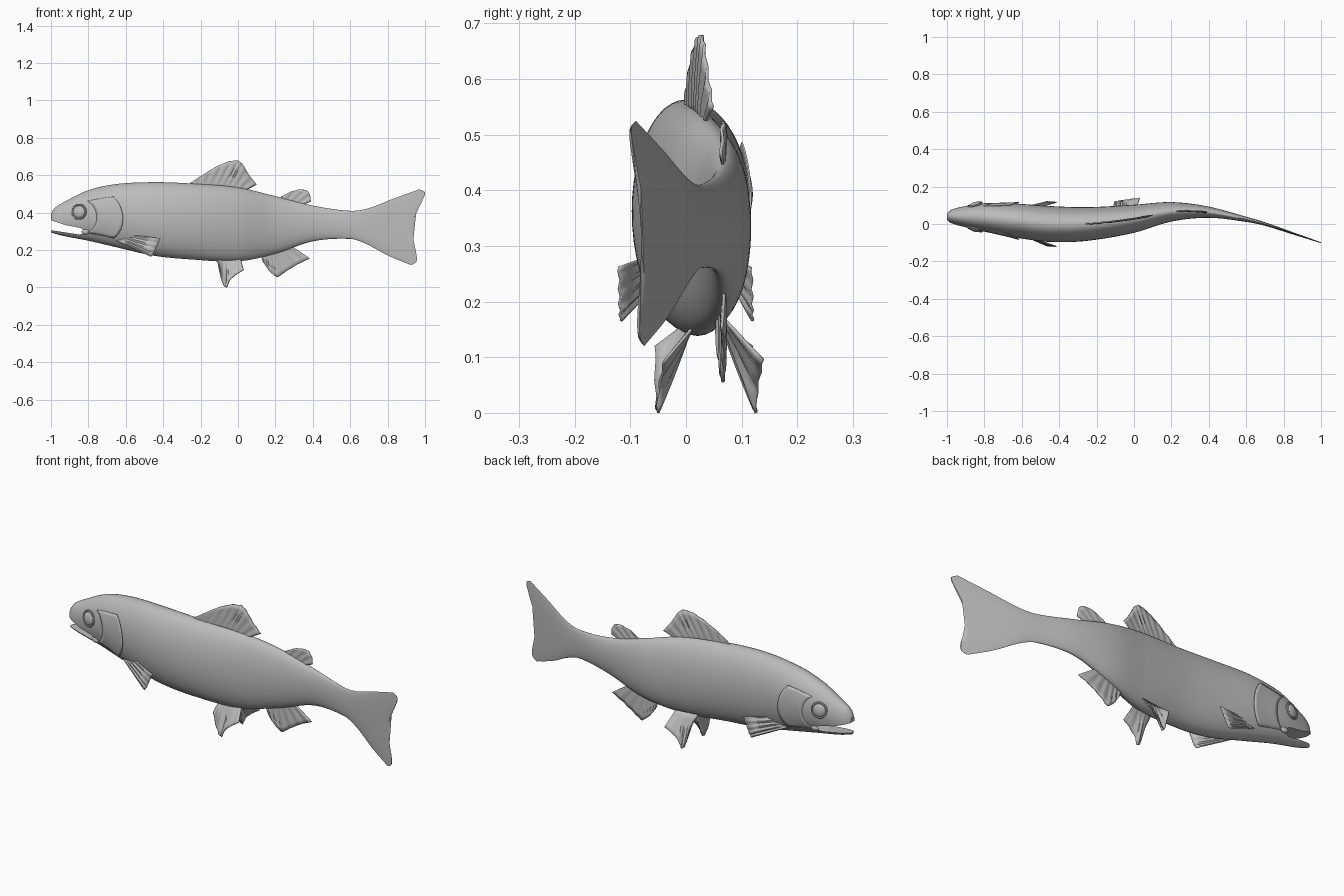
import bpy, bmesh, math
from mathutils import Vector

if "Cube" in bpy.data.objects:
    bpy.data.objects.remove(bpy.data.objects["Cube"])

grey = bpy.data.materials.new("plain grey")
grey.use_nodes = True
GREY = (0.5, 0.5, 0.5, 1)
grey.diffuse_color = GREY
grey.node_tree.nodes["Principled BSDF"].inputs["Base Color"].default_value = GREY

# Body stations: x, back height, belly height, spine y, half width
STATIONS = [
    (-1, .395, .295, .04, .018), (-.98, .425, .288, .04, .034), (-.93, .457, .275, .04, .05),
    (-.8, .52, .25, .035, .076), (-.65, .553, .215, .02, .09), (-.45, .563, .17, 0, .096),
    (-.25, .556, .15, 0, .09), (0, .535, .14, .028, .075), (.2, .488, .18, .065, .052),
    (.4, .438, .247, .063, .03), (.6, .41, .26, .025, .014), (.7, .422, .235, 0, .01),
    (.85, .475, .17, -.05, .007), (1, .525, .12, -.1, .004)]
# Trailing edge of the tail: height fraction, x
TAIL_EDGE = [(-1, .925), (-.93, .952), (-.75, .955), (-.4, .937), (0, .93),
             (.35, .95), (.7, .985), (.93, 1), (1, .97)]


def curve(table, x, col):
    """Smooth interpolation through the rows of a table."""
    i = 0
    while i < len(table) - 2 and x > table[i + 1][0]:
        i += 1

    def slope(k):
        a, b = table[max(k - 1, 0)], table[min(k + 1, len(table) - 1)]
        return (b[col] - a[col]) / (b[0] - a[0])
    p, q = table[i], table[i + 1]
    h = q[0] - p[0]
    t = min(max((x - p[0]) / h, 0), 1)
    s = t * t * (3 - 2 * t)
    return (p[col] * (1 - s) + q[col] * s + h * slope(i) * t * (1 - t) ** 2
            - h * slope(i + 1) * t * t * (1 - t))


def spine(x):
    return curve(STATIONS, x, 3)


def skin(x, angle, lift=0):
    """Point on the body; angle zero is the left flank, a quarter turn is the back."""
    top, bottom, width = (curve(STATIONS, x, c) for c in (1, 2, 4))
    v = math.sin(angle)
    z = (top + bottom) / 2 + v * ((top - bottom) / 2 + lift)
    stretch = max(0, (x - .6) / .4)
    px = x + stretch * (curve(TAIL_EDGE, v, 1) - 1)
    return Vector((px, spine(px) + math.cos(angle) * (width + lift), z))


def flank_angle(x, z):
    top, bottom = curve(STATIONS, x, 1), curve(STATIONS, x, 2)
    return math.asin((2 * z - top - bottom) / (top - bottom))


def finish(obj, angle=40):
    if not obj.data.materials:
        obj.data.materials.append(grey)
    bpy.ops.object.select_all(action='DESELECT')
    obj.select_set(True)
    bpy.context.view_layer.objects.active = obj
    bpy.ops.object.shade_smooth_by_angle(angle=math.radians(angle))
    return obj


def grid_object(name, rows, closed=False):
    """Skin a grid of points; closed grids become capped tubes."""
    bm = bmesh.new()
    verts = [[bm.verts.new(p) for p in row] for row in rows]
    n = len(rows[0])
    for a, b in zip(verts, verts[1:]):
        for j in range(n if closed else n - 1):
            k = (j + 1) % n
            bm.faces.new((a[j], a[k], b[k], b[j]))
    if closed:
        bm.faces.new(verts[0])
        bm.faces.new(verts[-1])
    bmesh.ops.recalc_face_normals(bm, faces=bm.faces)
    mesh = bpy.data.meshes.new(name)
    bm.to_mesh(mesh)
    bm.free()
    obj = bpy.data.objects.new(name, mesh)
    bpy.context.collection.objects.link(obj)
    mesh.materials.append(grey)
    return obj


def thicken(obj, thickness):
    mod = obj.modifiers.new("thickness", 'SOLIDIFY')
    mod.thickness = thickness
    mod.offset = 0


def sample(points, t):
    f = t * (len(points) - 1)
    i = min(int(f), len(points) - 2)
    return Vector(points[i]).lerp(Vector(points[i + 1]), f - i)


def fin(name, root, tip, side=0, spread=(0, 0), shift=0, rays=9):
    """Rippled sheet from a root line to a tip line, both given in x and z."""
    rows, cols, steps = [], rays * 4, 6
    for r in range(steps + 1):
        f = r / steps
        row = []
        for c in range(cols + 1):
            t = c / cols
            p = sample(root, t).lerp(sample(tip, t), f)
            out = side * (spread[0] * (1 - f) + spread[1] * f)
            ripple = .003 * math.sin(math.tau * rays * t) * math.sin(math.pi * f * .8)
            row.append((p.x, spine(p.x) + shift + out + ripple, p.y))
        rows.append(row)
    obj = grid_object(name, rows)
    thicken(obj, .005)
    return finish(obj)


# Body and tail in one tube
RINGS, SIDES = 96, 48
body = grid_object("body_and_tail", [
    [skin(-1 + 2 * (i / RINGS) ** 1.25, math.tau * j / SIDES) for j in range(SIDES)]
    for i in range(RINGS + 1)], closed=True)

# Open mouth, cut with a wedge
wedge = [(-1.1, .372), (-1, .36), (-.92, .333), (-.84, .318), (-.81, .293),
         (-.85, .283), (-.99, .305), (-1.1, .307)]
cutter = grid_object("mouth_cutter", [[(x, y, z) for x, z in wedge] for y in (-.3, .3)], closed=True)
cutter.hide_render = True
cut = body.modifiers.new("mouth", 'BOOLEAN')
cut.operation = 'DIFFERENCE'
cut.solver = 'EXACT'
cut.object = cutter
bpy.context.view_layer.objects.active = body
bpy.ops.object.modifier_apply(modifier="mouth")
bpy.data.objects.remove(cutter)
finish(body)

# Fins on the middle line
fin("dorsal_fin", [(-.26, .54), (-.1, .53), (.02, .51)],
    [(-.26, .555), (-.2, .595), (-.12, .645), (-.05, .675), (0, .68), (.025, .66), (.06, .6), (.1, .55)])
fin("adipose_fin", [(.22, .47), (.34, .44)],
    [(.23, .485), (.28, .512), (.33, .525), (.37, .52), (.385, .495), (.39, .46)], rays=4)
fin("anal_fin", [(.12, .18), (.2, .2), (.28, .225)],
    [(.135, .135), (.17, .085), (.21, .052), (.26, .088), (.32, .125), (.385, .155)], rays=6)

for side, label in ((1, "left"), (-1, "right")):
    # Paired fins
    fin("pelvic_fin_" + label, [(-.11, .165), (.01, .165)],
        [(-.105, .12), (-.09, .05), (-.075, .008), (-.06, 0), (-.045, .04), (-.01, .07), (.03, .095)],
        side, (.025, .088), .018, rays=5)
    fin("pectoral_fin_" + label, [(-.66, .255), (-.63, .29)],
        [(-.465, .165), (-.45, .185), (-.435, .22), (-.415, .262)],
        side, (.05, .118), rays=4)

    # Gill cover, lifting away from the skin towards its rear edge
    rows = []
    for i in range(13):
        a = -.78 + 1.4 * i / 12
        edge = -.615 - .05 * abs((i - 6) / 6) ** 2
        angle = a if side > 0 else math.pi - a
        rows.append([skin(edge - .14 * (1 - u / 8), angle, .009 * (u / 8) ** 2 - .001)
                     for u in range(9)])
    cover = grid_object("gill_cover_" + label, rows)
    thicken(cover, .003)
    finish(cover)

    # Eye dome and surrounding rim
    x, z = -.85, .405
    a = flank_angle(x, z)
    spot = skin(x, a if side > 0 else math.pi - a)
    facing = Vector((-.28, side, .12)).to_track_quat('Z', 'Y').to_euler()
    bpy.ops.mesh.primitive_uv_sphere_add(segments=24, ring_count=12, radius=.033,
                                         location=spot, rotation=facing)
    eye = bpy.context.object
    eye.name = "eye_" + label
    eye.scale.z = .4
    finish(eye)
    bpy.ops.mesh.primitive_torus_add(major_radius=.037, minor_radius=.006, major_segments=28,
                                     minor_segments=8, location=spot, rotation=facing)
    rim = bpy.context.object
    rim.name = "eye_rim_" + label
    finish(rim)

    # Fleshy corner of the mouth
    x, z = -.815, .298
    a = flank_angle(x, z)
    bpy.ops.mesh.primitive_uv_sphere_add(segments=16, ring_count=8, radius=.018,
                                         location=skin(x, a if side > 0 else math.pi - a))
    corner = bpy.context.object
    corner.name = "mouth_corner_" + label
    corner.scale = (1.2, .6, .8)
    finish(corner)
